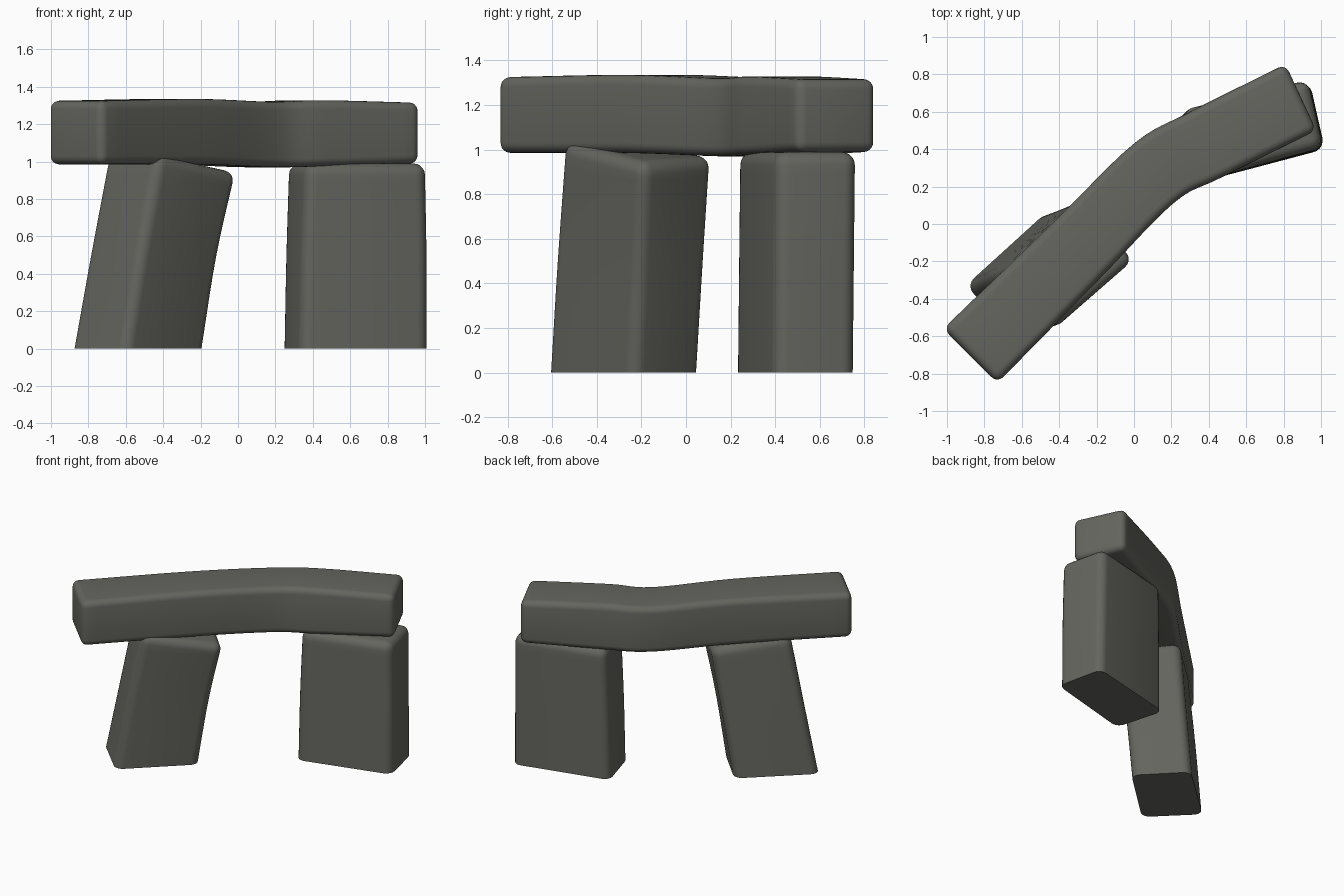
import bpy, bmesh, math
from mathutils import Vector

old = bpy.data.objects.get("Cube")
if old:
    bpy.data.objects.remove(old, do_unlink=True)

stone_mat = bpy.data.materials.new("dark grey stone")
stone_mat.use_nodes = True
COLOUR = (0.13, 0.13, 0.115, 1)
stone_mat.diffuse_color = COLOUR
bsdf = stone_mat.node_tree.nodes["Principled BSDF"]
bsdf.inputs["Base Color"].default_value = COLOUR
bsdf.inputs["Roughness"].default_value = 0.9


def smooth_path(points, steps):
    """Catmull-Rom samples through a few points."""
    p = [Vector(q) for q in points]
    p = [2 * p[0] - p[1]] + p + [2 * p[-1] - p[-2]]
    out = []
    for a, b, c, d in zip(p, p[1:], p[2:], p[3:]):
        for i in range(steps):
            t = i / steps
            out.append(0.5 * (2 * b + (c - a) * t + (2 * a - 5 * b + 4 * c - d) * t * t
                              + (3 * b - a - 3 * c + d) * t ** 3))
    return out + [p[-2]]


def stone(name, rails, radius, steps=5, flat_base=False):
    """Block spanned by four corner rails, with rounded edges."""
    rings = list(zip(*[smooth_path(r, steps) for r in rails]))
    bm = bmesh.new()
    rows = [[bm.verts.new(co) for co in ring] for ring in rings]
    for lo, hi in zip(rows, rows[1:]):
        for i in range(4):
            j = (i + 1) % 4
            bm.faces.new((lo[i], lo[j], hi[j], hi[i]))
    bm.faces.new(rows[0][::-1])
    bm.faces.new(rows[-1])
    bmesh.ops.recalc_face_normals(bm, faces=bm.faces)
    sharp = [e for e in bm.edges if e.calc_face_angle(0) > math.radians(45)
             and not (flat_base and all(v.co.z < 0.001 for v in e.verts))]
    bmesh.ops.bevel(bm, geom=sharp, offset=radius, segments=5, profile=0.5,
                    affect='EDGES', clamp_overlap=True)
    mesh = bpy.data.meshes.new(name)
    bm.to_mesh(mesh)
    bm.free()
    mesh.materials.append(stone_mat)
    obj = bpy.data.objects.new(name, mesh)
    bpy.context.collection.objects.link(obj)
    bpy.ops.object.select_all(action='DESELECT')
    obj.select_set(True)
    bpy.context.view_layer.objects.active = obj
    bpy.ops.object.shade_smooth_by_angle(angle=math.radians(40))
    return obj


# Leaning upright: corner rails from the ground to the tilted top
stone("leaning_upright", [
    [(-0.60, -0.63, 0), (-0.52, -0.60, 0.5), (-0.42, -0.56, 1.04)],
    [(-0.17, -0.23, 0), (-0.09, -0.21, 0.5), (0.01, -0.19, 0.94)],
    [(-0.46, 0.07, 0), (-0.38, 0.10, 0.5), (-0.31, 0.13, 0.97)],
    [(-0.90, -0.33, 0), (-0.81, -0.29, 0.5), (-0.71, -0.26, 1.03)],
], 0.06, flat_base=True)

# Straight upright
stone("straight_upright", [
    [(0.34, 0.22, 0), (0.35, 0.225, 0.5), (0.37, 0.23, 0.99)],
    [(1.02, 0.40, 0), (1.02, 0.405, 0.5), (1.01, 0.41, 0.99)],
    [(0.94, 0.76, 0), (0.935, 0.765, 0.5), (0.93, 0.77, 0.99)],
    [(0.235, 0.59, 0), (0.245, 0.60, 0.5), (0.26, 0.61, 0.99)],
], 0.06, flat_base=True)

# Lintel: bent in plan, with gently wavy top and bottom
back = [(-1.02, -0.56), (-0.42, 0.02), (0.0, 0.43), (0.30, 0.60), (0.81, 0.855)]
front = [(-0.73, -0.85), (-0.19, -0.30), (0.21, 0.11), (0.47, 0.25), (0.975, 0.50)]
low = [0.985, 0.985, 0.97, 0.975, 0.99]
high = [1.325, 1.335, 1.32, 1.328, 1.315]


def rail(edge, heights):
    return [(x, y, z) for (x, y), z in zip(edge, heights)]


stone("lintel", [rail(front, low), rail(front, high), rail(back, high), rail(back, low)],
      0.045, steps=6)
